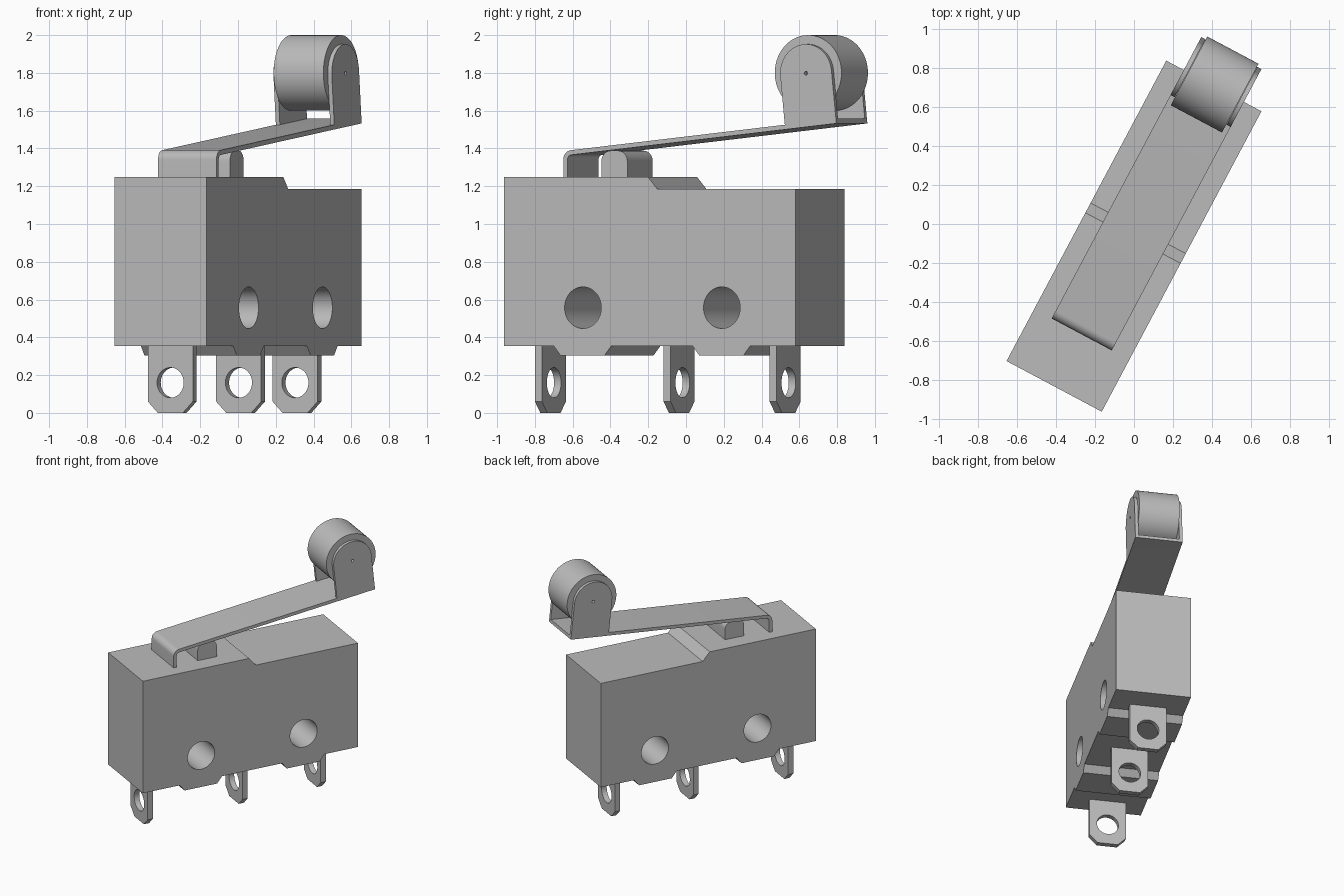
import bpy, bmesh, math
from mathutils import Matrix, Vector

cube = bpy.data.objects.get("Cube")
if cube:
    bpy.data.objects.remove(cube)

# The switch is built along local y, then turned about z
PLACE = Matrix.Translation((0, -0.0625, 0)) @ Matrix.Rotation(math.radians(-28), 4, 'Z')

grey = bpy.data.materials.new("plain_grey")
grey.use_nodes = True
grey.diffuse_color = (0.5, 0.5, 0.5, 1)
grey.node_tree.nodes["Principled BSDF"].inputs["Base Color"].default_value = (0.5, 0.5, 0.5, 1)


def finish(name, bm):
    bmesh.ops.recalc_face_normals(bm, faces=bm.faces[:])
    mesh = bpy.data.meshes.new(name)
    bm.to_mesh(mesh)
    bm.free()
    mesh.materials.append(grey)
    obj = bpy.data.objects.new(name, mesh)
    bpy.context.collection.objects.link(obj)
    obj.matrix_world = PLACE
    return obj


def prism(name, outline, start, end, axis='X'):
    """Extrude an outline of (across, z) points along local x or y."""
    def put(p, d):
        return (d, p[0], p[1]) if axis == 'X' else (p[0], d, p[1])
    bm = bmesh.new()
    face = bm.faces.new([bm.verts.new(put(p, start)) for p in outline])
    ext = bmesh.ops.extrude_face_region(bm, geom=[face])
    verts = [g for g in ext["geom"] if isinstance(g, bmesh.types.BMVert)]
    bmesh.ops.translate(bm, verts=verts, vec=Vector(put((0, 0), end - start)))
    return finish(name, bm)


def arc(cx, cz, r, a0, a1, n):
    angles = [math.radians(a0 + (a1 - a0) * i / n) for i in range(n + 1)]
    return [(cx + r * math.cos(a), cz + r * math.sin(a)) for a in angles]


def disc(cx, cz, r, n=48):
    return arc(cx, cz, r, 0, 360, n)[:-1]


def cut(obj, cutters):
    for c in cutters:
        mod = obj.modifiers.new("hole", 'BOOLEAN')
        mod.object, mod.operation, mod.solver = c, 'DIFFERENCE', 'EXACT'
        bpy.context.view_layer.objects.active = obj
        bpy.ops.object.modifier_apply(modifier=mod.name)
        bpy.data.objects.remove(c)


parts = []

# Housing with stepped top, two ribs below and two mounting holes
HALF_L, HALF_W = 0.874, 0.277
TOP, STEP, BASE, RIB = 1.25, 1.185, 0.355, 0.305
outline = [(-HALF_L, BASE)]
for a, b in ((-0.575, -0.23), (0.257, 0.603)):
    outline += [(a, BASE), (a + 0.04, RIB), (b - 0.04, RIB), (b, BASE)]
outline += [(HALF_L, BASE), (HALF_L, STEP), (0.046, STEP), (-0.011, TOP), (-HALF_L, TOP)]
housing = prism("housing", outline, -HALF_W, HALF_W)
cut(housing, [prism("cutter", disc(y, 0.557, 0.11), -0.5, 0.5) for y in (-0.4, 0.433)])
parts.append(housing)

# Three solder terminals with clipped corners and an eye
W, CLIP = 0.135, 0.06
tab = [(-W, BASE + 0.02), (-W, CLIP), (CLIP - W, 0), (W - CLIP, 0), (W, CLIP), (W, BASE + 0.02)]
for name, y in (("front", -0.742), ("middle", 0.029), ("back", 0.665)):
    terminal = prism(name + "_terminal", tab, y - 0.021, y + 0.021, 'Y')
    cut(terminal, [prism("cutter", disc(0, 0.16, 0.08), y - 0.1, y + 0.1, 'Y')])
    parts.append(terminal)

# Plunger with rounded top edges
R = 0.055
outline = [(-0.36, 1.24), (-0.205, 1.24)]
outline += arc(-0.205 - R, 1.388 - R, R, 0, 90, 8) + arc(-0.36 + R, 1.388 - R, R, 90, 180, 8)
parts.append(prism("plunger", outline, -0.143, 0.143))

# Bent lever strip: short upright leg, rounded bend, sloping arm
SLOPE, THICK, LEG = 0.105, 0.025, -0.572
TILT = math.degrees(math.atan(SLOPE))
tc, ts = math.cos(math.radians(TILT)), math.sin(math.radians(TILT))


def arm_under(y):
    return 1.362 + SLOPE * (y + 0.56)


bend_y = LEG + 0.05
bend_z = arm_under(bend_y) + THICK - 0.05
end = 1.065
outline = [(LEG + THICK, 1.24), (LEG, 1.24)]
outline += arc(bend_y, bend_z, 0.05, 180, 90 + TILT, 8)
outline += [(end - THICK * ts, arm_under(end) + THICK * tc), (end, arm_under(end))]
outline += arc(bend_y, bend_z, 0.05 - THICK, 90 + TILT, 180, 8)
parts.append(prism("lever_arm", outline, -0.175, 0.175))

# Roller ears, square to the arm, each with a tiny pin hole
EAR_R, foot = 0.154, 0.912
axle_y, axle_z = foot - 0.283 * ts, arm_under(foot) + 0.283 * tc
outline = [(foot - EAR_R * tc, arm_under(foot) - EAR_R * ts),
           (foot + EAR_R * tc, arm_under(foot) + EAR_R * ts)]
outline += arc(axle_y, axle_z, EAR_R, TILT, 180 + TILT, 32)
for name, x in (("left", 0.151), ("right", -0.175)):
    ear = prism(name + "_roller_ear", outline, x, x + 0.024)
    cut(ear, [prism("cutter", disc(axle_y, axle_z, 0.01, 16), x - 0.1, x + 0.1)])
    parts.append(ear)

# Roller
roller = prism("roller", disc(axle_y, 1.8, 0.2, 72), -0.149, 0.149)
cut(roller, [prism("cutter", disc(axle_y, axle_z, 0.01, 16), -0.3, 0.3)])
parts.append(roller)

# Smooth round surfaces, keep the edges sharp
bpy.ops.object.select_all(action='DESELECT')
for p in parts:
    p.select_set(True)
bpy.context.view_layer.objects.active = parts[0]
bpy.ops.object.shade_smooth_by_angle(angle=math.radians(30))
